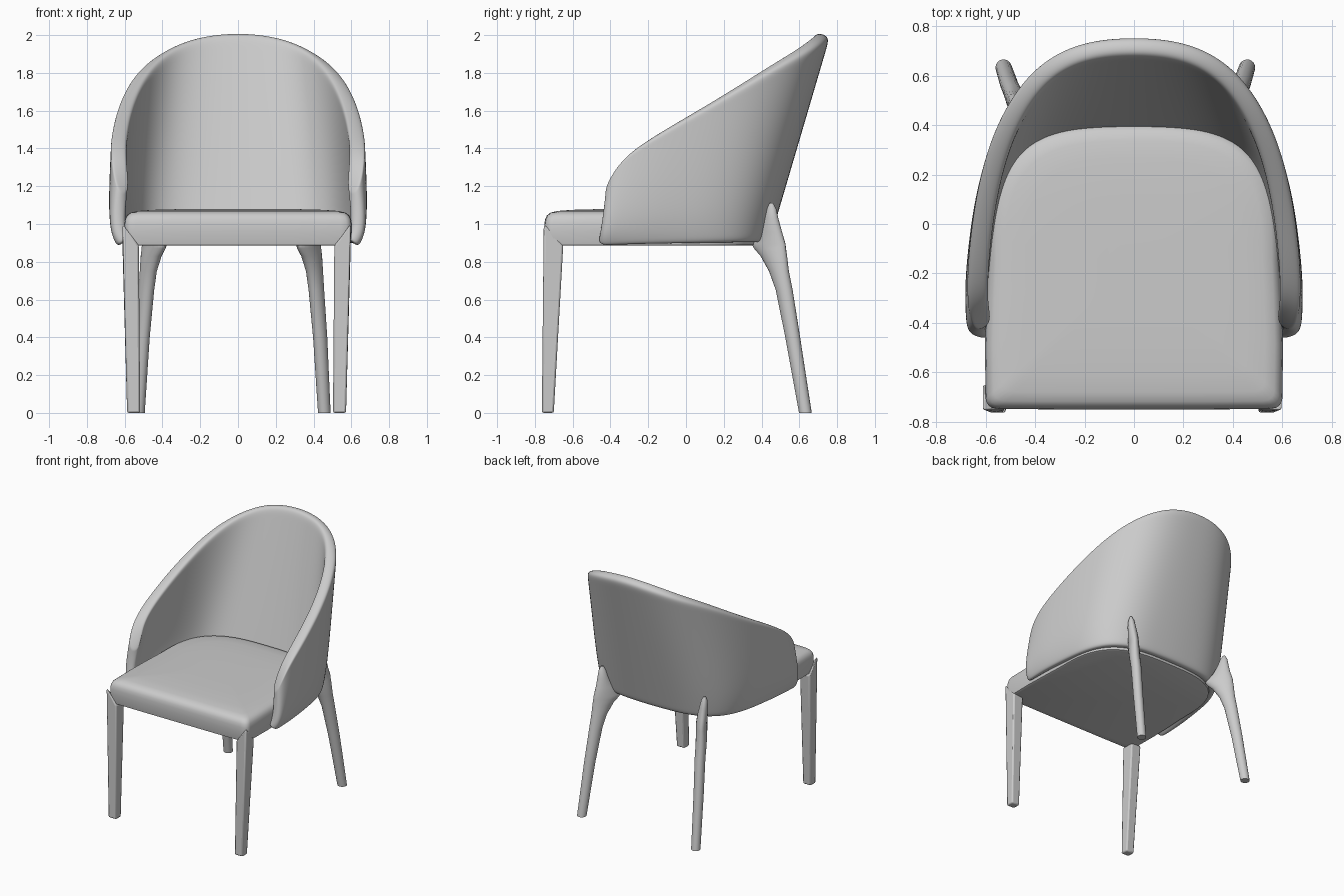
import bpy, bmesh, math
from mathutils import Vector

if "Cube" in bpy.data.objects:
    bpy.data.objects.remove(bpy.data.objects["Cube"])


def make(name, verts, faces, smooth=None):
    bm = bmesh.new()
    vs = [bm.verts.new(v) for v in verts]
    for f in faces:
        bm.faces.new([vs[i] for i in f])
    bmesh.ops.recalc_face_normals(bm, faces=bm.faces)
    me = bpy.data.meshes.new(name)
    bm.to_mesh(me)
    bm.free()
    ob = bpy.data.objects.new(name, me)
    bpy.context.collection.objects.link(ob)
    if smooth is not None:
        bpy.ops.object.select_all(action='DESELECT')
        bpy.context.view_layer.objects.active = ob
        ob.select_set(True)
        bpy.ops.object.shade_smooth_by_angle(angle=math.radians(smooth))
    return ob


def loft(name, rings, smooth):
    n = len(rings[0])
    verts = [p for r in rings for p in r]
    faces = [(k * n + i, k * n + (i + 1) % n, (k + 1) * n + (i + 1) % n, (k + 1) * n + i)
             for k in range(len(rings) - 1) for i in range(n)]
    faces += [tuple(reversed(range(n))), tuple(range(len(verts) - n, len(verts)))]
    return make(name, verts, faces, smooth)


# Seat cushion: D-shaped outline lofted through rounded, crowned rings
half = [(0, -.75), (.3, -.75), (.545, -.748)]
half += [(.558 + .042 * math.sin(a), -.705 - .042 * math.cos(a))
         for a in (math.pi / 8 * i for i in range(1, 5))]
half += [(.603, -.5), (.597, -.3)]
for i in range(0, 25):
    a = math.pi / 2 * i / 24
    half.append((.59 * math.cos(a) ** (2 / 3.1) if i < 24 else 0, -.15 + .555 * math.sin(a) ** (2 / 3.1)))
outline = half + [(-x, y) for x, y in reversed(half[1:-1])]
CY = -.17
profile = [(.965, .885), (.985, .89), (.992, .91), (1, .96), (1, 1.0), (.993, 1.025), (.977, 1.045),
           (.945, 1.06), (.88, 1.069), (.75, 1.075), (.5, 1.079), (.2, 1.08)]
loft("seat", [[(x * s, CY + (y - CY) * s, z) for x, y in outline] for s, z in profile], 50)

# Wraparound back shell: bottom curve (x, y) and rim curve (x, y, z), back centre to front end
columns = [
    ((0, .40), (0, .725, 2.01)), ((.15, .395), (.14, .717, 2.0)),
    ((.28, .385), (.27, .68, 1.972)), ((.39, .352), (.385, .60, 1.92)),
    ((.475, .29), (.478, .47, 1.848)), ((.53, .20), (.548, .31, 1.75)),
    ((.565, .07), (.595, .12, 1.635)), ((.585, -.10), (.62, -.06, 1.53)),
    ((.60, -.25), (.632, -.21, 1.44)), ((.60, -.38), (.63, -.345, 1.34)),
    ((.60, -.465), (.605, -.42, 1.17))]
rows = [(0, 0), (.05, .5), (.2, 1), (.45, .9), (.75, .45), (.94, .1), (1, 0)]
full = [(-1, c) for c in reversed(columns[1:])] + [(1, c) for c in columns]
verts = []
for side, (b, r) in full:
    lo, hi = Vector((b[0], b[1], .905)), Vector(r)
    for v, bulge in rows:
        p = lo.lerp(hi, v)
        p.x += .032 * bulge * min(1, (b[0] / .6) ** 2)
        verts.append((side * p.x, p.y, p.z))
m = len(rows)
faces = [(c * m + k, (c + 1) * m + k, (c + 1) * m + k + 1, c * m + k + 1)
         for c in range(len(full) - 1) for k in range(m - 1)]
shell = make("back_shell", verts, faces)
for p in shell.data.polygons:
    p.use_smooth = True
sol = shell.modifiers.new("thickness", 'SOLIDIFY')
sol.thickness, sol.offset = .084, 0
sub = shell.modifiers.new("smooth", 'SUBSURF')
sub.levels = sub.render_levels = 3

# Front legs: tapered square posts whose tops rise to a point at the seat corner
for label, s, mid in (("right", 1, 0), ("left", -1, -.015)):
    def quad(x0, x1, y0, y1, zs):
        pts = [(x0, y0), (x1, y0), (x1, y1), (x0, y1)]
        return [(mid + s * x, y, z) for (x, y), z in zip(pts, zs)]
    leg = loft("front_leg_" + label, [
        quad(.503, .572, -.763, -.70, (0, 0, 0, 0)),
        quad(.51, .597, -.753, -.65, (.885, 1.01, .885, .885))], 40)
    bev = leg.modifiers.new("bevel", 'BEVEL')
    bev.width, bev.segments = .01, 2

# Back legs: raked round legs flaring under the seat and tapering up the shell
d = Vector((-.55, -.83)).normalized()
e = Vector((-d.y, d.x))
stations = [(0, .457, .632, .034, .033), (.4, .435, .565, .041, .036), (.65, .415, .52, .048, .038),
            (.75, .405, .492, .058, .039), (.83, .39, .465, .08, .04), (.87, .377, .445, .098, .04),
            (.895, .372, .437, .105, .04), (.96, .388, .45, .065, .037), (1.03, .4, .452, .04, .03),
            (1.08, .405, .452, .028, .022), (1.11, .408, .452, .01, .009)]
for label, s, mid in (("right", 1, 0), ("left", -1, -.07)):
    rings = []
    for z, cx, cy, ra, rb in stations:
        ring = []
        for i in range(20):
            a = math.tau * i / 20
            p = Vector((cx, cy)) + d * ra * math.cos(a) + e * rb * math.sin(a)
            ring.append((mid + s * p.x, p.y, z))
        rings.append(ring)
    loft("back_leg_" + label, rings, 50)
